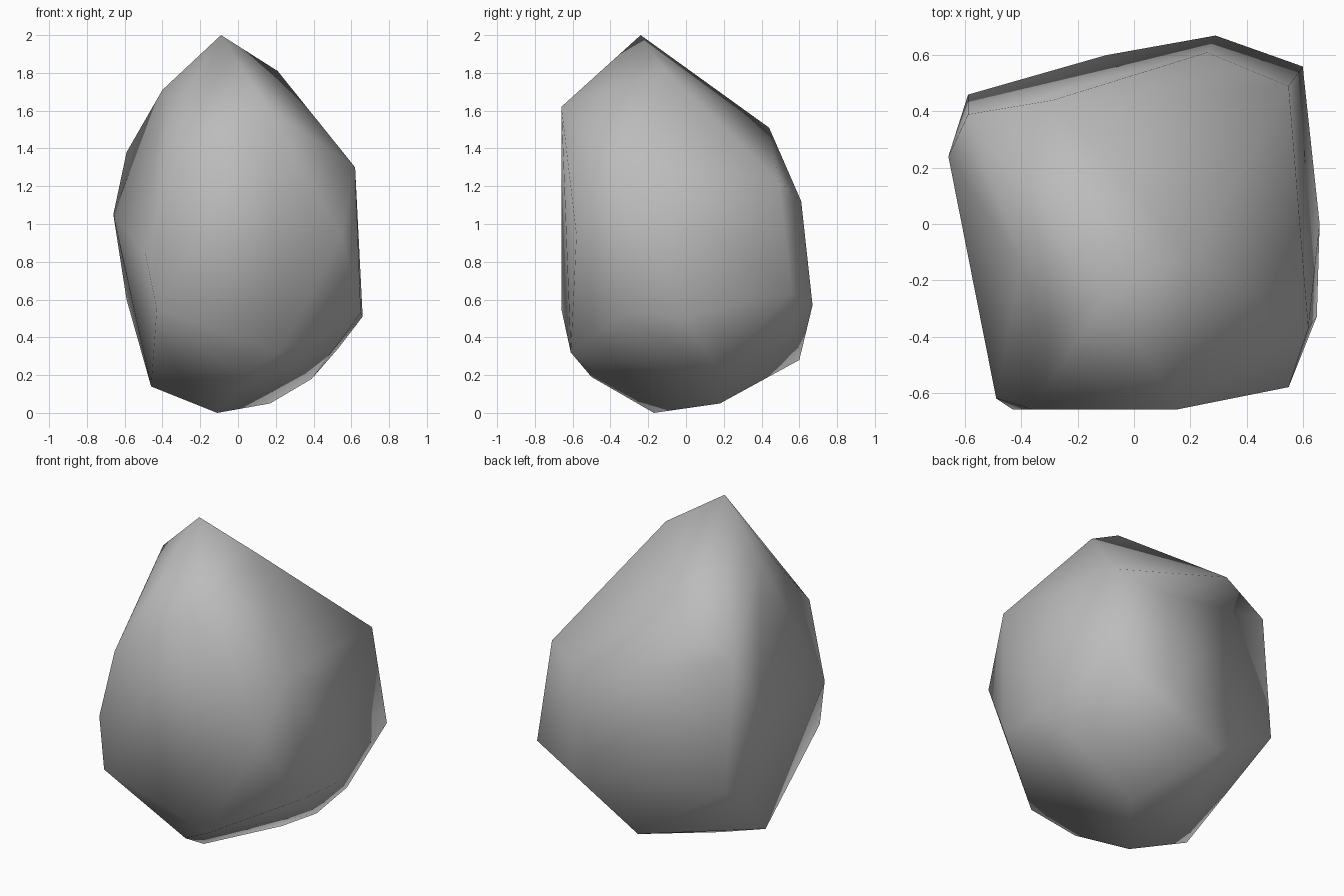
import bpy
import bmesh

# Remove the default object only
default_object = bpy.data.objects.get("Cube")
if default_object:
    bpy.data.objects.remove(default_object, do_unlink=True)


def make_material(name, colour):
    material = bpy.data.materials.new(name)
    material.use_nodes = True
    material.diffuse_color = colour
    shader = material.node_tree.nodes["Principled BSDF"]
    shader.inputs["Base Color"].default_value = colour
    return material


def build_hull(name, corners, material):
    """Wrap a smooth shaded convex skin around the given corner points."""
    bm = bmesh.new()
    for corner in corners:
        bm.verts.new(corner)
    bmesh.ops.convex_hull(bm, input=bm.verts)
    # Drop any corner that ended up inside the skin
    unused = [v for v in bm.verts if not v.link_faces]
    bmesh.ops.delete(bm, geom=unused, context="VERTS")
    bmesh.ops.recalc_face_normals(bm, faces=bm.faces)
    for face in bm.faces:
        face.smooth = True
    mesh = bpy.data.meshes.new(name)
    bm.to_mesh(mesh)
    bm.free()
    mesh.materials.append(material)
    stone = bpy.data.objects.new(name, mesh)
    bpy.context.collection.objects.link(stone)
    return stone


# Peak and the shoulder just below it
peak = [(-.09, -.24, 2), (.21, -.11, 1.81), (-.4, -.14, 1.71)]
shoulder = [(.15, -.66, 1.62), (-.34, -.39, 1.59),
            (-.29, .44, 1.51), (-.59, .39, 1.38)]

# Corners around the sides, grouped by the direction they face
right_side = [(.62, -.37, 1.3), (.55, .49, 1.23), (.55, -.58, .94),
              (.6, .56, .64), (.65, -.33, .53), (.66, 0, .51)]
back_side = [(.26, .61, 1.12), (.29, .67, .57), (-.1, .6, .28)]
left_side = [(-.66, .24, 1.05), (-.59, .46, .6)]
front_edge = [(-.36, -.66, 1.28), (-.49, -.62, .84), (-.43, -.66, .55)]

# Tapered underside
underside = [(.22, -.61, .32), (.53, .28, .34), (0, -.5, .19),
             (.39, .19, .18), (-.46, -.1, .14), (.17, .18, .05),
             (-.11, -.17, 0)]

stone_grey = make_material("stone grey", (.5, .5, .5, 1))
build_hull("rock",
           peak + shoulder + right_side + back_side
           + left_side + front_edge + underside,
           stone_grey)
